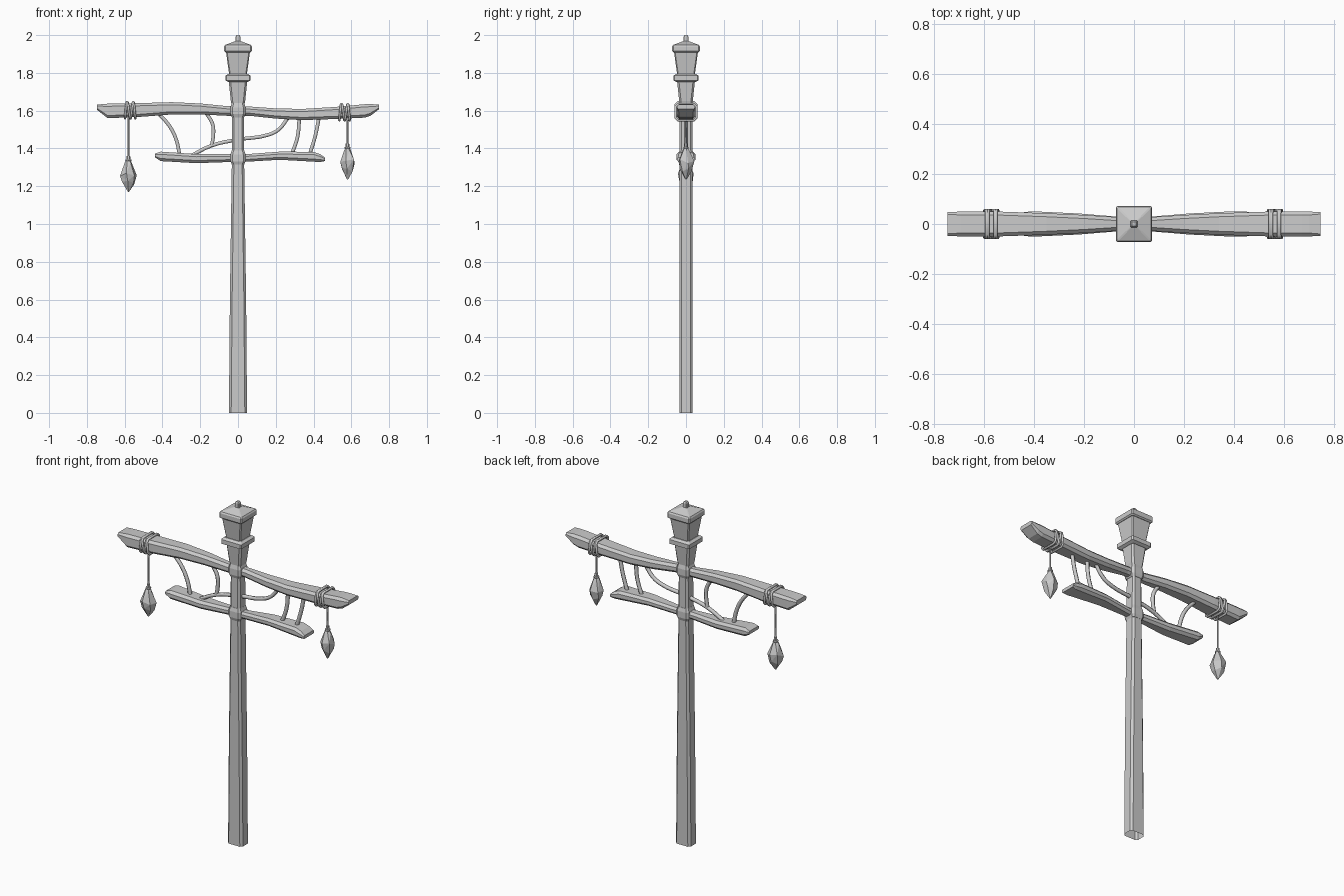
import bpy, bmesh, math, random
from mathutils import Vector

if "Cube" in bpy.data.objects:
    bpy.data.objects.remove(bpy.data.objects["Cube"])

random.seed(4)


def loft(name, rings, cap_start=True, cap_end=True):
    """Skin a list of equal-length point rings into a mesh."""
    bm = bmesh.new()
    vs = [[bm.verts.new(p) for p in r] for r in rings]
    n = len(rings[0])
    for a, b in zip(vs, vs[1:]):
        for i in range(n):
            j = (i + 1) % n
            bm.faces.new((a[i], a[j], b[j], b[i]))
    if cap_start:
        bm.faces.new(vs[0][::-1])
    if cap_end:
        bm.faces.new(vs[-1])
    bmesh.ops.recalc_face_normals(bm, faces=bm.faces)
    me = bpy.data.meshes.new(name)
    bm.to_mesh(me)
    bm.free()
    ob = bpy.data.objects.new(name, me)
    bpy.context.collection.objects.link(ob)
    return ob


def octagon(hu, hv, c):
    """Rectangle with cut corners."""
    return [(hu, -hv + c), (hu, hv - c), (hu - c, hv), (-hu + c, hv),
            (-hu, hv - c), (-hu, -hv + c), (-hu + c, -hv), (hu - c, -hv)]


def column(name, rows, **kw):
    """Vertical loft: rows of z, half x, half y, corner cut."""
    return loft(name, [[(u, v, z) for u, v in octagon(hx, hy, c)]
                       for z, hx, hy, c in rows], **kw)


def beam(name, rows):
    """Horizontal loft: rows of x, top z, bottom z, half depth."""
    rings = []
    for x, zt, zb, hy in rows:
        h = (zt - zb) / 2
        c = min(0.014, h * 0.6)
        rings.append([(x, u, (zt + zb) / 2 + v) for u, v in octagon(hy, h, c)])
    return loft(name, rings)


def tube(name, pts, r, smooth=False, closed=False, res=1):
    cu = bpy.data.curves.new(name, 'CURVE')
    cu.dimensions = '3D'
    cu.bevel_depth = r
    cu.bevel_resolution = res
    cu.use_fill_caps = True
    if smooth:
        sp = cu.splines.new('BEZIER')
        sp.bezier_points.add(len(pts) - 1)
        for bp, p in zip(sp.bezier_points, pts):
            bp.co = p
            bp.handle_left_type = bp.handle_right_type = 'AUTO'
        sp.resolution_u = 4
    else:
        sp = cu.splines.new('POLY')
        sp.points.add(len(pts) - 1)
        for q, p in zip(sp.points, pts):
            q.co = (*p, 1)
        sp.use_cyclic_u = closed
    ob = bpy.data.objects.new(name, cu)
    bpy.context.collection.objects.link(ob)
    bpy.ops.object.select_all(action='DESELECT')
    ob.select_set(True)
    bpy.context.view_layer.objects.active = ob
    bpy.ops.object.convert(target='MESH')
    return bpy.context.object


# Tapered post, open underneath, flaring towards the head
column("post", [(0, .048, .035, .012), (.6, .043, .035, .012),
                (1.3, .033, .034, .011), (1.62, .030, .033, .010),
                (1.65, .038, .036, .010), (1.765, .050, .048, .010)],
       cap_start=False)

# Collars where the beams cross the post
for name, z in (("lower_collar", 1.35), ("upper_collar", 1.60)):
    column(name, [(z - .035, .033, .035, .010), (z - .018, .040, .041, .012),
                  (z + .018, .040, .041, .012), (z + .04, .033, .035, .010)])

# Post head: rim, flared block, cap and finial
column("head_rim", [(1.752, .052, .052, .006), (1.76, .066, .066, .006),
                    (1.785, .066, .066, .006), (1.795, .052, .052, .006)])
column("head_block", [(1.785, .046, .046, .006), (1.915, .064, .064, .006)])
column("head_cap", [(1.908, .066, .066, .006), (1.915, .073, .073, .006),
                    (1.94, .073, .073, .006), (1.948, .068, .068, .006),
                    (1.968, .015, .015, .003)])
column("finial", [(1.955, .014, .014, .003), (1.992, .013, .013, .003),
                  (2.0, .008, .008, .002)])

# Wavy cross beams
beam("upper_beam", [(-.747, 1.632, 1.605, .047), (-.69, 1.637, 1.56, .050),
                    (-.52, 1.640, 1.567, .049), (-.35, 1.645, 1.58, .043),
                    (-.20, 1.638, 1.58, .036), (-.06, 1.624, 1.573, .027),
                    (.06, 1.622, 1.573, .027), (.20, 1.612, 1.558, .036),
                    (.34, 1.609, 1.55, .043), (.52, 1.620, 1.556, .049),
                    (.67, 1.634, 1.563, .050), (.70, 1.635, 1.572, .050),
                    (.747, 1.632, 1.608, .047)])
beam("lower_beam", [(-.44, 1.372, 1.353, .047), (-.41, 1.383, 1.333, .051),
                    (-.22, 1.370, 1.322, .042), (-.05, 1.370, 1.328, .028),
                    (.05, 1.370, 1.330, .028), (.22, 1.383, 1.340, .042),
                    (.40, 1.382, 1.330, .051), (.435, 1.370, 1.328, .051),
                    (.46, 1.352, 1.333, .048)])

# Bent twigs bridging the two beams
braces = [
    [(-.42, 1.585), (-.36, 1.515), (-.325, 1.44), (-.31, 1.37)],
    [(-.17, 1.59), (-.135, 1.53), (-.13, 1.48), (-.14, 1.41)],
    [(-.26, 1.355), (-.14, 1.415), (0, 1.447), (.16, 1.472), (.215, 1.50), (.27, 1.57)],
    [(.325, 1.565), (.315, 1.46), (.285, 1.37)],
    [(.43, 1.57), (.41, 1.47), (.38, 1.37)],
]
for i, pts in enumerate(braces):
    tube(f"brace_{i + 1}", [(x, 0, z) for x, z in pts], .011, smooth=True)


# Hanging charms: rope windings, cord, knot and faceted stone
def hanging(side, x, zc, top, hx):
    for i, (off, tilt) in enumerate(((-.024, .004), (-.008, -.006), (.008, .006), (.022, -.004))):
        ring = [(x + off + tilt * v / .04, u, zc + v)
                for u, v in octagon(.055, .043, .013)]
        tube(f"{side}_rope_winding_{i + 1}", ring, .0065, closed=True)
    tube(f"{side}_cord", [(hx, 0, zc - .04), (hx, 0, top - .01)], .005)
    tube(f"{side}_cord_knot", [(hx + .012 * math.cos(a), .012 * math.sin(a), top - .022)
                               for a in [k * math.pi / 3 for k in range(6)]],
         .005, closed=True)
    rings = []
    for dz, r in ((0, .010), (.022, .011), (.036, .019), (.095, .044), (.140, .034), (.190, .003)):
        ring = []
        for k in range(6):
            a = k * math.pi / 3 + dz * 3
            j = random.uniform(.88, 1.08)
            w = random.uniform(-.013, .013) if .05 < dz < .18 else 0
            ring.append((hx + r * j * math.cos(a), r * j * math.sin(a), top - dz + w))
        rings.append(ring)
    stone = loft(f"{side}_hanging_stone", rings)
    bm = bmesh.new()
    bm.from_mesh(stone.data)
    bmesh.ops.triangulate(bm, faces=bm.faces)
    bm.to_mesh(stone.data)
    bm.free()


hanging("left", -.57, 1.602, 1.36, -.58)
hanging("right", .565, 1.592, 1.425, .58)
